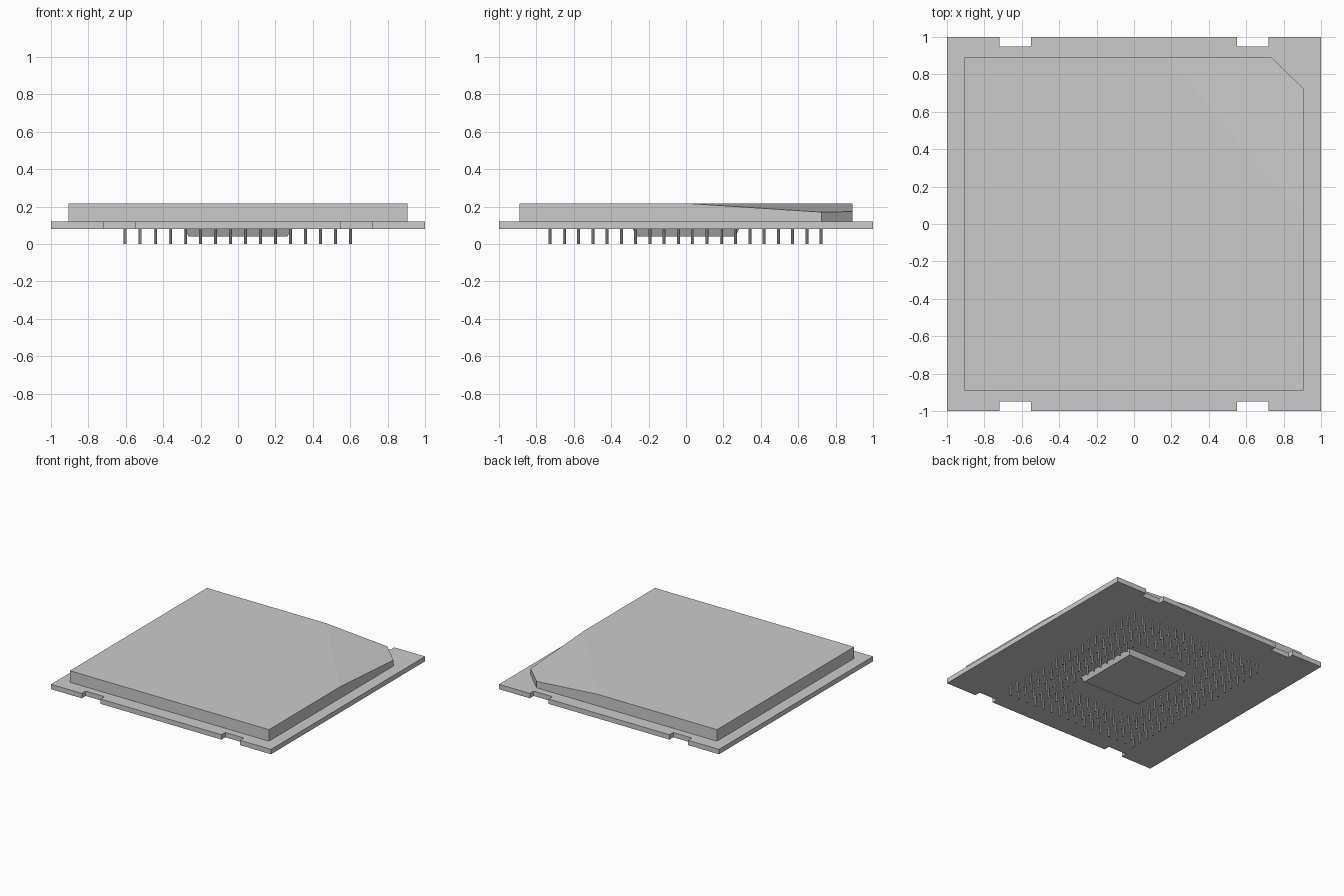
import bpy, bmesh

if "Cube" in bpy.data.objects:
    bpy.data.objects.remove(bpy.data.objects["Cube"])


def make_object(name, bm):
    bmesh.ops.recalc_face_normals(bm, faces=bm.faces)
    mesh = bpy.data.meshes.new(name)
    bm.to_mesh(mesh)
    bm.free()
    obj = bpy.data.objects.new(name, mesh)
    bpy.context.collection.objects.link(obj)
    return obj


def prism(name, outline, z0, z1):
    bm = bmesh.new()
    face = bm.faces.new([bm.verts.new((x, y, z0)) for x, y in outline])
    ext = bmesh.ops.extrude_face_region(bm, geom=[face])
    for v in ext["geom"]:
        if isinstance(v, bmesh.types.BMVert):
            v.co.z = z1
    return make_object(name, bm)


# Circuit board with two notches on the front and back edges
front = [(-1, -1)]
for a, b in ((-0.72, -0.55), (0.55, 0.72)):
    front += [(a, -1), (a, -0.95), (b, -0.95), (b, -1)]
front.append((1, -1))
back = [(x, -y) for x, y in reversed(front)]
prism("board", front + back, 0.08, 0.12)

# Heat spreader with a clipped corner and a sloping facet beside it
bm = bmesh.new()
base = [(-0.905, -0.89), (0.905, -0.89), (0.905, 0.725), (0.735, 0.89), (-0.905, 0.89)]
low = [bm.verts.new((x, y, 0.12)) for x, y in base]
a, b, c, d, e = [bm.verts.new((x, y, z)) for (x, y), z in
                 zip(base, (0.215, 0.215, 0.17, 0.173, 0.215))]
p = bm.verts.new((0.905, 0.03, 0.215))
q = bm.verts.new((0.18, 0.89, 0.215))
for f in (low[::-1], (a, b, p, q, e), (p, c, d, q),
          (low[0], low[1], b, a), (low[1], low[2], c, p, b),
          (low[2], low[3], d, c), (low[3], low[4], e, q, d), (low[4], low[0], a, e)):
    bm.faces.new(f)
make_object("heat_spreader", bm)

# Slightly tapered block under the board
bm = bmesh.new()
bmesh.ops.create_cube(bm, size=1)
for v in bm.verts:
    s = 0.285 if v.co.z > 0 else 0.265
    v.co = (s if v.co.x > 0 else -s, s if v.co.y > 0 else -s, 0.08 if v.co.z > 0 else 0.04)
make_object("underside_block", bm)

# Contact pins in a rectangular ring four rows deep
bm = bmesh.new()
cols, rows, depth = 16, 20, 4
for i in range(cols):
    for j in range(rows):
        if depth <= i < cols - depth and depth <= j < rows - depth:
            continue
        pin = bmesh.ops.create_cone(bm, cap_ends=True, segments=8,
                                    radius1=0.008, radius2=0.008, depth=0.08)
        bmesh.ops.translate(bm, verts=pin["verts"],
                            vec=(-0.603 + 0.0803 * i, -0.727 + 0.0763 * j, 0.04))
make_object("contact_pins", bm)
